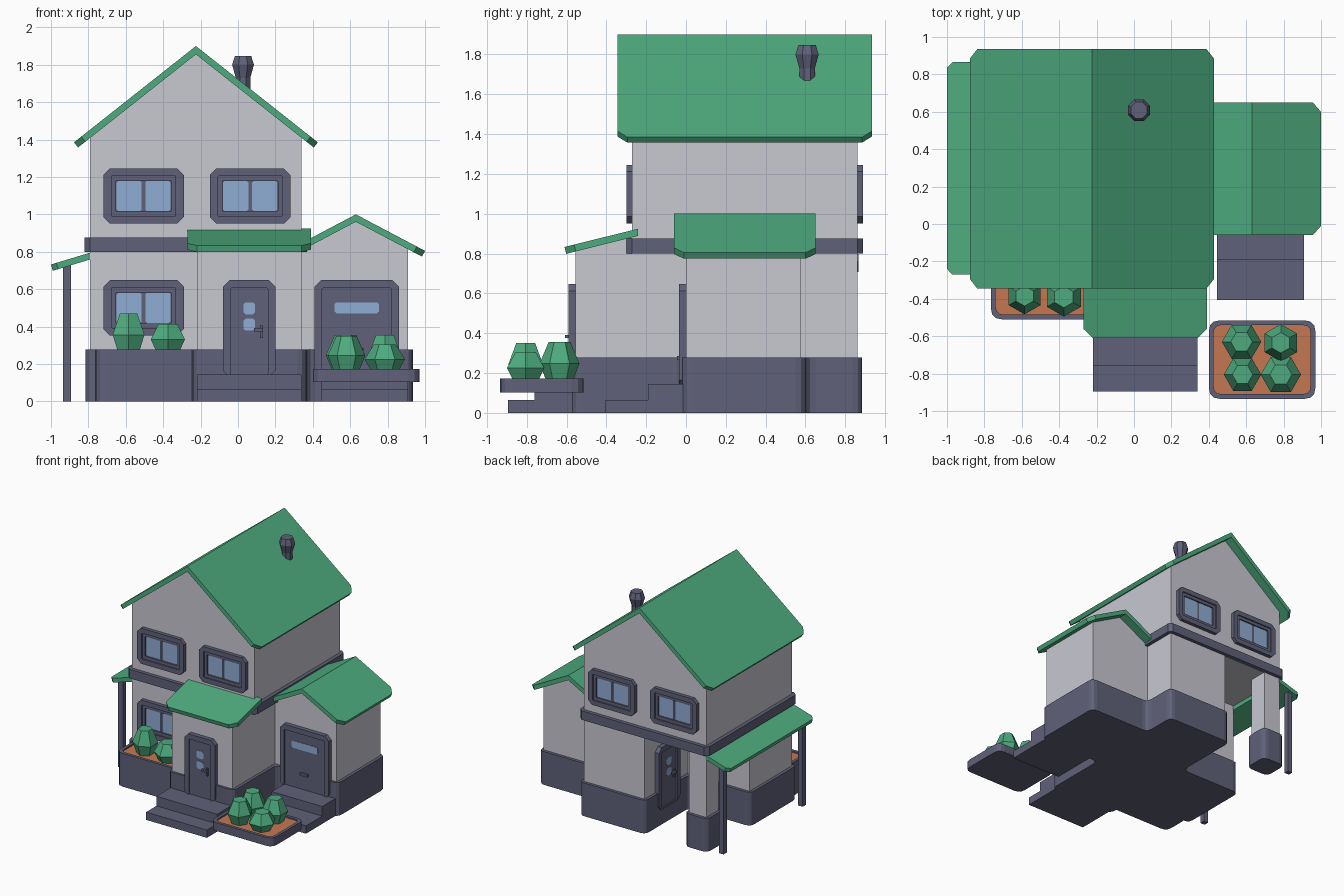
import bpy, bmesh, math
from mathutils import Vector, Matrix

if "Cube" in bpy.data.objects:
    bpy.data.objects.remove(bpy.data.objects["Cube"])


def material(name, rgb):
    m = bpy.data.materials.new(name)
    m.diffuse_color = (*rgb, 1)
    m.use_nodes = True
    m.node_tree.nodes["Principled BSDF"].inputs["Base Color"].default_value = m.diffuse_color
    return m


WALL = material("wall_grey", (0.58, 0.58, 0.64))
SLATE = material("slate_trim", (0.115, 0.12, 0.19))
GREEN = material("green", (0.075, 0.41, 0.21))
GLASS = material("glass_blue", (0.28, 0.42, 0.66))
SOIL = material("soil_brown", (0.56, 0.185, 0.085))
I = Matrix.Identity(4)


def loft(name, loops, mat, closed=False, M=I):
    """Bridge equal loops of points; cap the ends unless closed into a ring."""
    bm = bmesh.new()
    vs = [[bm.verts.new(M @ Vector(p)) for p in loop] for loop in loops]
    n = len(loops[0])
    pairs = list(zip(vs, vs[1:] + vs[:1])) if closed else list(zip(vs, vs[1:]))
    for a, b in pairs:
        for i in range(n):
            j = (i + 1) % n
            bm.faces.new((a[i], a[j], b[j], b[i]))
    if not closed:
        bm.faces.new(vs[0][::-1])
        bm.faces.new(vs[-1])
    bmesh.ops.recalc_face_normals(bm, faces=bm.faces)
    me = bpy.data.meshes.new(name)
    bm.to_mesh(me)
    bm.free()
    me.materials.append(mat)
    ob = bpy.data.objects.new(name, me)
    bpy.context.collection.objects.link(ob)
    return ob


def rounded(pts, r, n=1):
    """Cut (n=1) or round (n>1) each corner of a 2D outline."""
    out = []
    for i, p in enumerate(pts):
        p = Vector(p)
        a = p + (Vector(pts[i - 1]) - p).normalized() * r
        b = p + (Vector(pts[(i + 1) % len(pts)]) - p).normalized() * r
        for k in range(n + 1):
            t = k / n
            out.append(a * (1 - t) ** 2 + p * 2 * t * (1 - t) + b * t * t)
    return out


def rect(x0, x1, y0, y1):
    return [(x0, y0), (x1, y0), (x1, y1), (x0, y1)]


def extrude(name, pts, lo, hi, mat, axis="z", M=I):
    """Extrude a 2D outline along an axis."""
    put = {"z": lambda a, b, c: (a, b, c), "y": lambda a, b, c: (a, c, b),
           "x": lambda a, b, c: (c, a, b)}[axis]
    return loft(name, [[put(p[0], p[1], c) for p in pts] for c in (lo, hi)], mat, M=M)


def ring(name, outer, inner, y0, y1, mat, M):
    """Frame standing in the local xz plane."""
    loft(name, [[(p[0], y, p[1]) for p in pts] for pts, y in
                ((outer, y0), (inner, y0), (inner, y1), (outer, y1))], mat, True, M)


def roof_slab(name, a, b, run, mat=GREEN, th=0.035, cut=0.05):
    """Sloping slab from ridge line a-b down along run, with cut eave corners."""
    a, b, run = Vector(a), Vector(b), Vector(run)
    e, d = run.normalized(), (b - a).normalized()
    nrm = e.cross(d).normalized()
    if nrm.z < 0:
        nrm = -nrm
    top = [a, b, b + run - e * cut, b + run - d * cut, a + run + d * cut, a + run - e * cut]
    low = [p - (Vector((0, 0, th / nrm.z)) if i < 2 else nrm * th) for i, p in enumerate(top)]
    loft(name, [top, low], mat)


def place(x, y, z=0, turn=0):
    return Matrix.Translation((x, y, z)) @ Matrix.Rotation(math.radians(turn), 4, "Z")


# ---- ground floor walls, foundation, corner pillar ----
core = [(-0.79, -0.27), (0.34, -0.27), (0.34, 0.86), (-0.22, 0.86), (-0.22, 0.29), (-0.79, 0.29)]
extrude("ground_floor_walls", core, 0.25, 0.82, WALL)
base = [(-0.815, -0.295), (-0.245, -0.295), (-0.245, -0.575), (0.365, -0.575), (0.365, -0.02),
        (0.935, -0.02), (0.935, 0.6), (0.365, 0.6), (0.365, 0.885), (-0.245, 0.885),
        (-0.245, 0.315), (-0.815, 0.315)]
extrude("foundation", rounded(base, 0.05, 3), 0, 0.277, SLATE)
extrude("pillar", rect(-0.79, -0.63, 0.7, 0.86), 0.25, 0.82, WALL)
extrude("pillar_base", rounded(rect(-0.815, -0.605, 0.675, 0.885), 0.05, 3), 0, 0.277, SLATE)

# ---- entrance, side wing, upper floor ----
extrude("entrance_walls", [(-0.555, 0.25), (-0.26, 0.25), (-0.26, 0.89), (-0.555, 0.82)],
        -0.22, 0.34, WALL, "x")
extrude("wing_walls", [(0.33, 0.25), (0.91, 0.25), (0.91, 0.825), (0.63, 0.972), (0.33, 0.815)],
        0, 0.575, WALL, "y")
extrude("upper_walls", [(-0.79, 0.8), (0.34, 0.8), (0.34, 1.41), (-0.225, 1.862), (-0.79, 1.41)],
        -0.27, 0.86, WALL, "y")
o, i = rect(-0.82, 0.37, -0.3, 0.89), rect(-0.78, 0.33, -0.26, 0.85)
o, i = rounded(o, 0.03), rounded(i, 0.01)
loft("floor_band", [[(*p, z) for p in q] for q, z in
                    ((o, 0.8), (o, 0.875), (i, 0.875), (i, 0.8))], SLATE, True)

# ---- roofs ----
for side, s in (("left", -1), ("right", 1)):
    roof_slab("main_roof_" + side, (-0.225, -0.345, 1.9), (-0.225, 0.935, 1.9),
              (0.652 * s, 0, -0.515))
roof_slab("wing_roof_right", (0.63, -0.06, 1.0), (0.63, 0.65, 1.0), (0.37, 0, -0.195))
roof_slab("wing_roof_left", (0.63, -0.06, 1.0), (0.63, 0.65, 1.0), (-0.28, 0, -0.148), cut=0.002)
roof_slab("entrance_roof", (-0.27, -0.24, 0.925), (0.39, -0.24, 0.925), (0, -0.37, -0.092))
roof_slab("side_awning", (-0.785, -0.27, 0.797), (-0.785, 0.865, 0.797), (-0.215, 0, -0.065), cut=0.03)
for y in (-0.22, 0.82):
    extrude("awning_post", rect(-0.935, -0.893, y - 0.021, y + 0.021), 0, 0.735, SLATE)

# ---- chimney ----
loft("chimney", [[(0.027 + r * math.cos((k + .5) * math.pi / 4), 0.608 + r * math.sin((k + .5) * math.pi / 4), z)
                  for k in range(8)]
                 for z, r in ((1.6, 0.042), (1.73, 0.042), (1.8, 0.063), (1.848, 0.047))], SLATE)

# ---- steps ----
for name, x0, x1, y in (("front_steps", -0.22, 0.34, -0.56), ("wing_steps", 0.445, 0.91, -0.005)):
    d = 0.065 if y > -0.1 else 0
    prof = [(y, 0), (y - 0.335 - d, 0), (y - 0.335 - d, 0.065), (y - 0.2 + d * 0.2, 0.065),
            (y - 0.2 + d * 0.2, 0.145), (y, 0.145)]
    extrude(name, prof, x0, x1, SLATE, "x")


# ---- windows: local x across, z up, -y outwards ----
def window(M):
    def box(a, b, c=0.0):
        r = rect(-a, a, -b, b)
        return rounded(r, c) if c else r
    ring("window_frame", box(0.215, 0.148, 0.035), box(0.172, 0.108, 0.004), -0.03, 0.01, SLATE, M)
    ring("window_sash", box(0.175, 0.11, 0.004), box(0.148, 0.082, 0.004), -0.02, 0.01, SLATE, M)
    extrude("window_back", box(0.15, 0.085), -0.007, 0.01, SLATE, "y", M)
    for s in (-1, 1):
        extrude("window_pane", rounded(rect(s * 0.077 - 0.067, s * 0.077 + 0.067, -0.08, 0.08), 0.008),
                -0.012, -0.005, GLASS, "y", M)


window(place(-0.505, -0.27, 0.5))
for x in (-0.505, 0.065):
    window(place(x, -0.27, 1.098))
    window(place(x, 0.86, 1.098, 180))


# ---- doors ----
def door(name, w, M, panes):
    def box(a, top, low, c):
        return rounded(rect(-a, a, low, top), c)
    ring(name + "_frame", box(w + 0.04, 0.648, 0.13, 0.035), box(w, 0.605, 0.145, 0.004),
         -0.036, 0.01, SLATE, M)
    extrude(name + "_panel", rect(-w - 0.01, w + 0.01, 0.14, 0.61), -0.026, 0.01, SLATE, "y", M)
    for half, z0, z1 in panes:
        extrude(name + "_pane", rounded(rect(-half, half, z0, z1), 0.012), -0.03, -0.02, GLASS, "y", M)


def entry_door(name, M):
    door(name, 0.1, M, ((0.031, 0.465, 0.53), (0.031, 0.378, 0.442)))
    extrude(name + "_handle_plate", rect(0.058, 0.074, 0.34, 0.405), -0.036, -0.02, SLATE, "y", M)
    extrude(name + "_handle", rect(0.025, 0.074, 0.375, 0.392), -0.052, -0.034, SLATE, "y", M)


entry_door("front_door", place(0.06, -0.555))
entry_door("back_door", place(-0.22, 0.58, 0, -90))
M = place(0.635, 0)
door("wing_door", 0.185, M, ((0.12, 0.47, 0.53),))
extrude("wing_door_handle", rect(-0.035, 0.035, 0.265, 0.285), -0.045, -0.02, SLATE, "y", M)


# ---- planters ----
def planter(name, x0, x1, y0, y1, z0, z1):
    o = rounded(rect(x0, x1, y0, y1), 0.06, 3)
    i = rounded(rect(x0 + 0.025, x1 - 0.025, y0 + 0.025, y1 - 0.025), 0.045, 3)
    loft(name, [[(*p, z) for p in q] for q, z in
                ((o, z0), (o, z1), (i, z1), (i, z1 - 0.025))], SLATE)
    extrude(name + "_soil", i, z1 - 0.02, z1 - 0.012, SOIL)


planter("window_planter", -0.765, -0.19, -0.51, -0.26, 0, 0.277)
planter("garden_planter", 0.4, 0.97, -0.935, -0.515, 0.103, 0.173)


# ---- bushes: six-sided, widest below the middle ----
def bush(x, y, z, r, h, turn=0):
    def loop(f, t):
        return [(x + r * f * math.cos(math.radians(60 * k + turn)),
                 y + r * f * math.sin(math.radians(60 * k + turn)), z + h * t) for k in range(6)]
    loft("bush", [loop(0.66, 0), loop(1, 0.45), loop(0.55, 1)], GREEN)


bush(-0.585, -0.385, 0.263, 0.098, 0.207, 30)
bush(-0.375, -0.39, 0.263, 0.105, 0.152, 30)
for x, y, r, h, t in ((0.575, -0.63, 0.105, 0.195, 0), (0.785, -0.635, 0.1, 0.195, 30),
                      (0.58, -0.805, 0.1, 0.19, 0), (0.785, -0.805, 0.108, 0.145, 0)):
    bush(x, y, 0.16, r, h, t)
